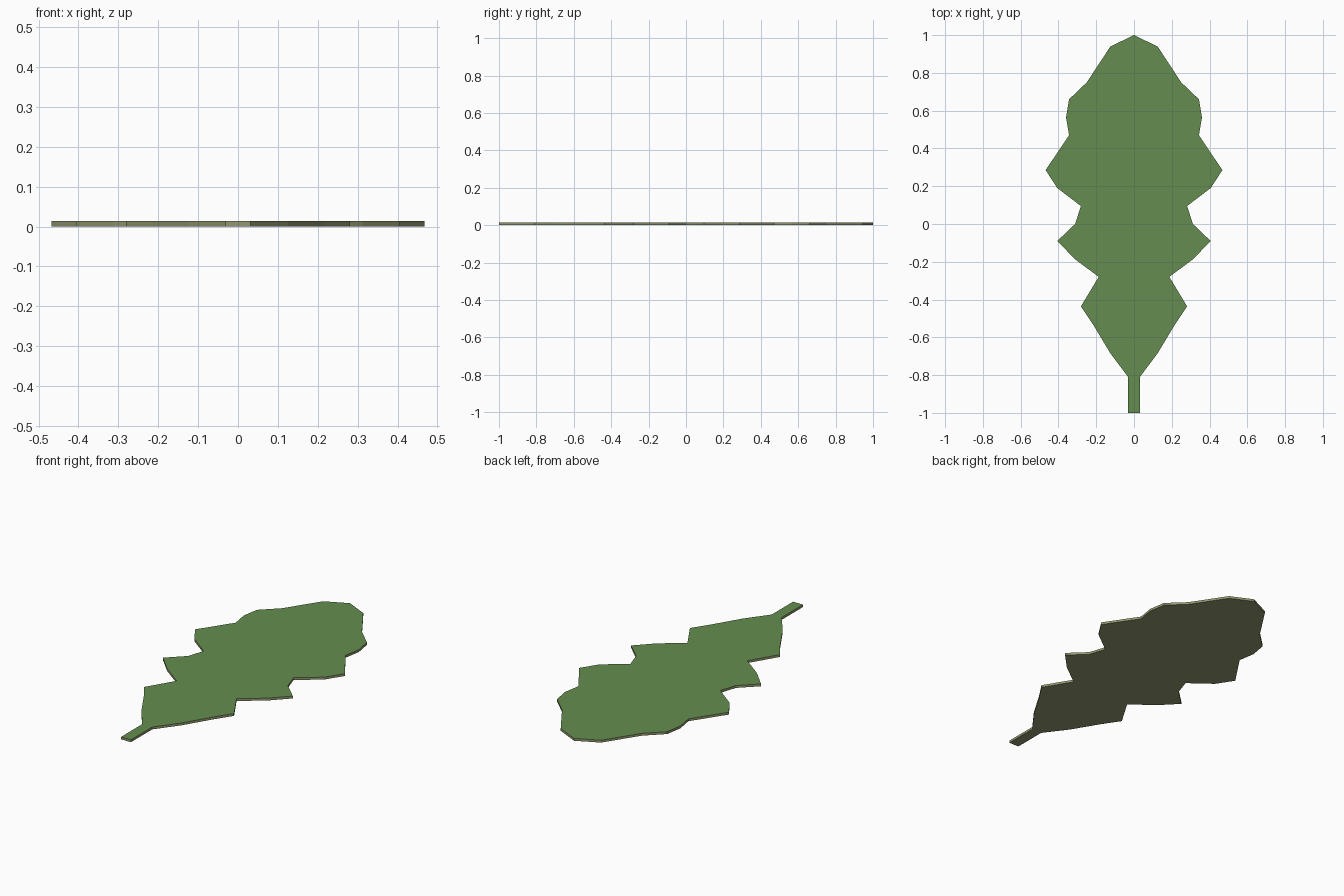
import bpy
import bmesh

if "Cube" in bpy.data.objects:
    bpy.data.objects.remove(bpy.data.objects["Cube"])


def material(name, color):
    m = bpy.data.materials.new(name)
    m.diffuse_color = color
    m.use_nodes = True
    m.node_tree.nodes["Principled BSDF"].inputs["Base Color"].default_value = m.diffuse_color
    return m


# Right half of the leaf outline, tip to stem; the left half is mirrored
half = [(0.125, 0.94), (0.25, 0.75), (0.344, 0.66), (0.36, 0.565),
        (0.344, 0.47), (0.468, 0.285), (0.406, 0.19), (0.281, 0.095),
        (0.312, 0.0), (0.406, -0.09), (0.312, -0.187), (0.187, -0.28),
        (0.281, -0.436), (0.218, -0.53), (0.125, -0.685), (0.031, -0.81),
        (0.031, -1.0)]
outline = [(0, 1.0)] + half + [(-x, y) for x, y in reversed(half)]
thickness = 0.0135

# Leaf: flat slab with a green top and olive edges and underside
bm = bmesh.new()
base = bm.faces.new([bm.verts.new((x, y, 0)) for x, y in outline])
ext = bmesh.ops.extrude_face_region(bm, geom=[base], use_keep_orig=True)
top_verts = [g for g in ext["geom"] if isinstance(g, bmesh.types.BMVert)]
bmesh.ops.translate(bm, vec=(0, 0, thickness), verts=top_verts)
bmesh.ops.recalc_face_normals(bm, faces=bm.faces[:])
for f in bm.faces:
    f.material_index = 0 if f.normal.z > 0.5 else 1
bmesh.ops.triangulate(bm, faces=[f for f in bm.faces if len(f.verts) > 4])

mesh = bpy.data.meshes.new("leaf")
bm.to_mesh(mesh)
bm.free()
mesh.materials.append(material("leaf_green", (0.13, 0.27, 0.08, 1)))
mesh.materials.append(material("leaf_olive", (0.29, 0.31, 0.16, 1)))
leaf = bpy.data.objects.new("leaf", mesh)
bpy.context.collection.objects.link(leaf)
